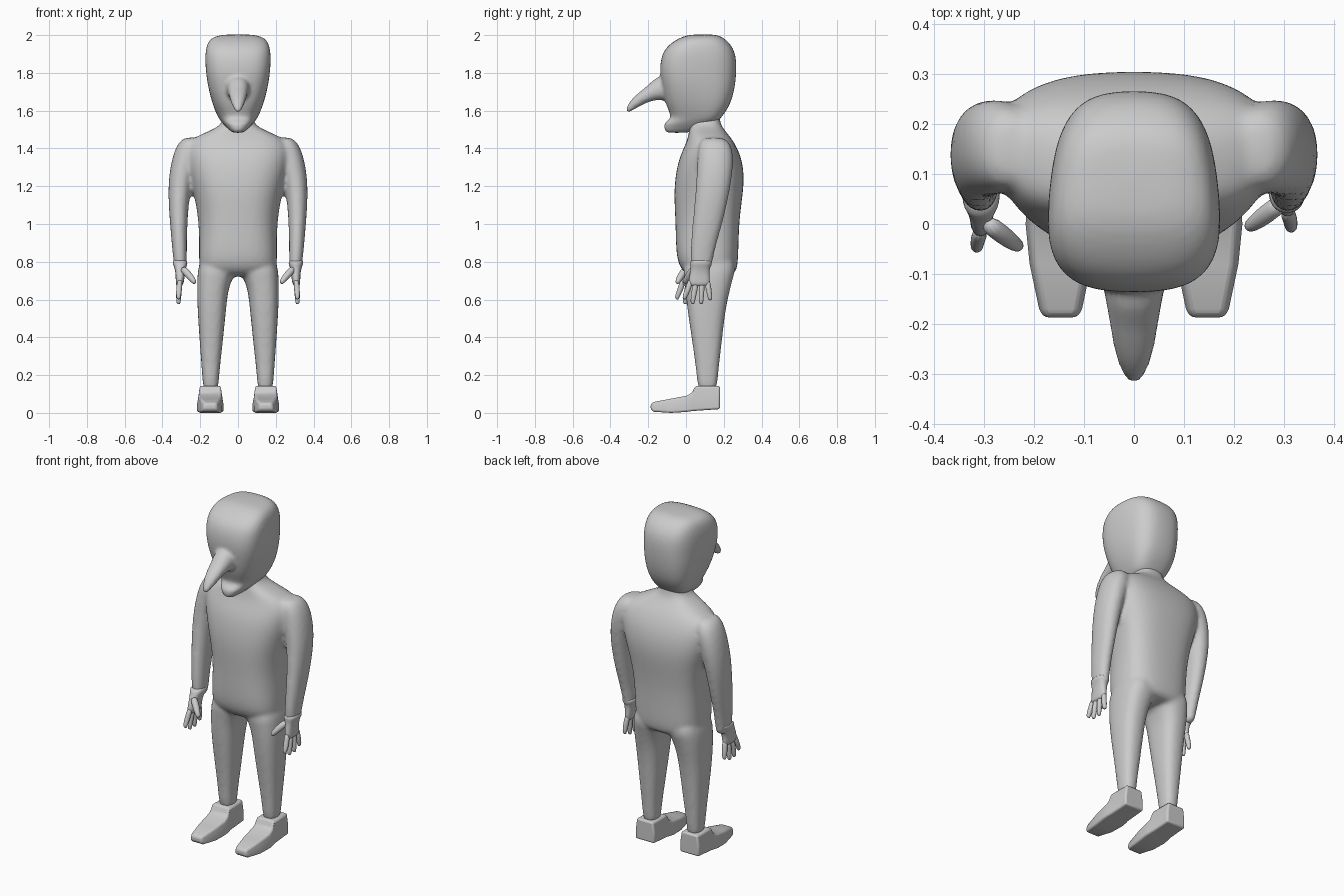
import bpy, bmesh
from math import cos, sin, pi
from mathutils import Vector

if "Cube" in bpy.data.objects:
    bpy.data.objects.remove(bpy.data.objects["Cube"])


def ring(c, u, v, p=2.5, taper=0.0, n=16):
    """Superellipse ring around c with half axes u and v; taper widens the +v end."""
    c, u, v = Vector(c), Vector(u), Vector(v)
    pts = []
    for i in range(n):
        a = 2 * pi * (i + 0.5) / n
        ca, sa = cos(a), sin(a)
        x = abs(ca) ** (2 / p) * (1 if ca > 0 else -1)
        y = abs(sa) ** (2 / p) * (1 if sa > 0 else -1)
        pts.append(c + u * x * (1 + taper * y) + v * y)
    return pts


def zring(z, x0, x1, y0, y1, p=2.5, taper=0.0):
    return ring(((x0 + x1) / 2, (y0 + y1) / 2, z), ((x1 - x0) / 2, 0, 0),
                (0, (y1 - y0) / 2, 0), p, taper)


def loft(bm, rings):
    rows = [[bm.verts.new(p) for p in r] for r in rings]
    n = len(rows[0])
    faces = [bm.faces.new((a[i], a[(i + 1) % n], b[(i + 1) % n], b[i]))
             for a, b in zip(rows, rows[1:]) for i in range(n)]
    faces += [bm.faces.new(rows[0]), bm.faces.new(rows[-1])]
    bmesh.ops.recalc_face_normals(bm, faces=faces)


def tube(bm, path):
    """Rounded tube along (point, radius) pairs, running mostly downward."""
    pts = [Vector(p) for p, _ in path]
    d = (pts[-1] - pts[0]).normalized()
    u = d.cross(Vector((0, 1, 0))).normalized()
    v = d.cross(u)
    loft(bm, [ring(p, u * r, v * r, 2, n=10) for p, (_, r) in zip(pts, path)])


def finish(name, bm, subsurf=0, voxel=0.0, smooth=0, bevel=0.0):
    me = bpy.data.meshes.new(name)
    bm.to_mesh(me)
    bm.free()
    ob = bpy.data.objects.new(name, me)
    bpy.context.collection.objects.link(ob)
    me.polygons.foreach_set("use_smooth", [True] * len(me.polygons))
    if bevel:
        m = ob.modifiers.new("bevel", 'BEVEL')
        m.width, m.segments, m.limit_method, m.angle_limit = bevel, 3, 'ANGLE', 0.6
    if subsurf:
        m = ob.modifiers.new("subsurf", 'SUBSURF')
        m.levels = m.render_levels = subsurf
    if voxel:
        m = ob.modifiers.new("blend", 'REMESH')
        m.mode, m.voxel_size, m.use_smooth_shade = 'VOXEL', voxel, True
    if smooth:
        m = ob.modifiers.new("smooth", 'SMOOTH')
        m.factor, m.iterations = 0.5, smooth
    return ob


# Body: torso with neck, blended with legs and arms
bm = bmesh.new()
torso = [(0.72, .17, .02, .24), (0.75, .205, -.02, .27), (0.81, .212, -.056, .28),
         (1.0, .206, -.057, .282), (1.15, .232, -.067, .303), (1.25, .262, -.06, .312),
         (1.35, .285, -.04, .298), (1.43, .285, .0, .26), (1.475, .20, .012, .225),
         (1.515, .10, .018, .19), (1.55, .08, .025, .18), (1.6, .08, .03, .18)]
loft(bm, [zring(z, -w, w, a, b, 2.7, .1 if .9 < z < 1.45 else 0) for z, w, a, b in torso])
leg = [(.84, .03, .19, .03, .24), (.77, .004, .212, -.02, .268), (.72, .022, .217, -.012, .252),
       (.66, .05, .218, -.006, .237), (.55, .062, .216, .005, .21), (.35, .082, .202, .036, .188),
       (.2, .1, .19, .056, .17), (.1, .104, .184, .064, .163)]
arm = [(1.46, .2, .285, .09, .2), (1.425, .19, .322, .066, .24), (1.35, .205, .352, .058, .256),
       (1.2, .253, .375, .052, .24), (1.0, .268, .361, .033, .195), (.88, .27, .35, .022, .157),
       (.78, .27, .34, .022, .138), (.75, .28, .33, .035, .13)]
for s in (1, -1):
    for limb, p in ((leg, 2.6), (arm, 2.2)):
        loft(bm, [zring(z, *sorted((s * a, s * b)), c, d, p) for z, a, b, c, d in limb])
finish("body", bm, 2, .012, 5)

# Head: boxy skull with a jutting chin, and a long drooping nose
bm = bmesh.new()
head = [(1.482, .028, -.105, .0, 0), (1.495, .045, -.115, .08, .1), (1.53, .078, -.12, .15, .15),
        (1.548, .092, -.10, .175, .15), (1.565, .105, -.075, .19, .15), (1.63, .136, -.11, .238, .05),
        (1.72, .16, -.13, .262, -.05), (1.80, .17, -.143, .27, -.1), (1.88, .174, -.137, .27, -.12),
        (1.94, .168, -.108, .25, -.12), (1.985, .148, -.04, .205, -.1), (2.005, .085, .02, .16, 0)]
loft(bm, [zring(z, -w, w, a, b, 3.0, t) for z, w, a, b, t in head])
nose = [(-.06, 1.71, .075, .09), (-.13, 1.715, .062, .07), (-.18, 1.697, .052, .043),
        (-.23, 1.67, .045, .034), (-.275, 1.638, .034, .028), (-.303, 1.61, .02, .018),
        (-.316, 1.596, .01, .01)]
loft(bm, [ring((0, y, z), (w, 0, 0), (0, -.45 * h, .9 * h), 2.2) for y, z, w, h in nose])
finish("head_with_nose", bm, 2, .01, 3)

for s, side, dy in ((1, "right", 0), (-1, "left", -.04)):
    # Hand: cuff and palm, four spread fingers and a thumb
    bm = bmesh.new()
    palm = [(.815, .308, .038, .08, .057), (.79, .306, .041, .08, .06), (.77, .306, .03, .075, .05),
            (.73, .306, .024, .072, .054), (.69, .308, .022, .07, .058), (.67, .31, .016, .07, .052)]
    loft(bm, [ring((s * x, y + dy * min(1, (.815 - z) * 12), z), (w, 0, 0), (0, d, 0), 2.5)
              for z, x, w, y, d in palm])
    for y0, y1, tip in ((.027, -.008, .6), (.056, .035, .575), (.085, .08, .575), (.112, .128, .595)):
        x1 = .315
        tube(bm, [((s * .306, y0 + dy, .71), .016), ((s * .313, (y0 + y1) / 2 + dy, .65), .016),
                  ((s * x1, y1 + dy, tip + .015), .013), ((s * x1, y1 + dy, tip), .009)])
    tube(bm, [((s * .298, .045 + dy, .77), .02), ((s * .265, .02 + dy, .735), .021),
              ((s * .236, -.002 + dy, .70), .016), ((s * .226, -.008 + dy, .685), .01)])
    finish(side + "_hand", bm, 1)

    # Shoe: square heel block sloping to a long flat toe
    bm = bmesh.new()
    shoe = [(-.187, .034, .018, .048), (-.17, .043, .006, .058), (-.08, .062, .0, .075),
            (.0, .07, .005, .09), (.03, .068, .009, .105), (.05, .064, .011, .143), (.18, .062, .02, .143)]
    loft(bm, [[Vector((s * .147 + i * w * k, y, z)) for i, z, k in
               ((-1, a, 1), (1, a, 1), (1, a + (b - a) * .5, 1), (1, b, .86), (-1, b, .86),
                (-1, a + (b - a) * .5, 1))] for y, w, a, b in shoe])
    shoe_ob = finish(side + "_shoe", bm, bevel=.01)
    bpy.context.view_layer.objects.active = shoe_ob
    shoe_ob.select_set(True)
    bpy.ops.object.shade_smooth_by_angle(angle=.6)
    shoe_ob.select_set(False)
